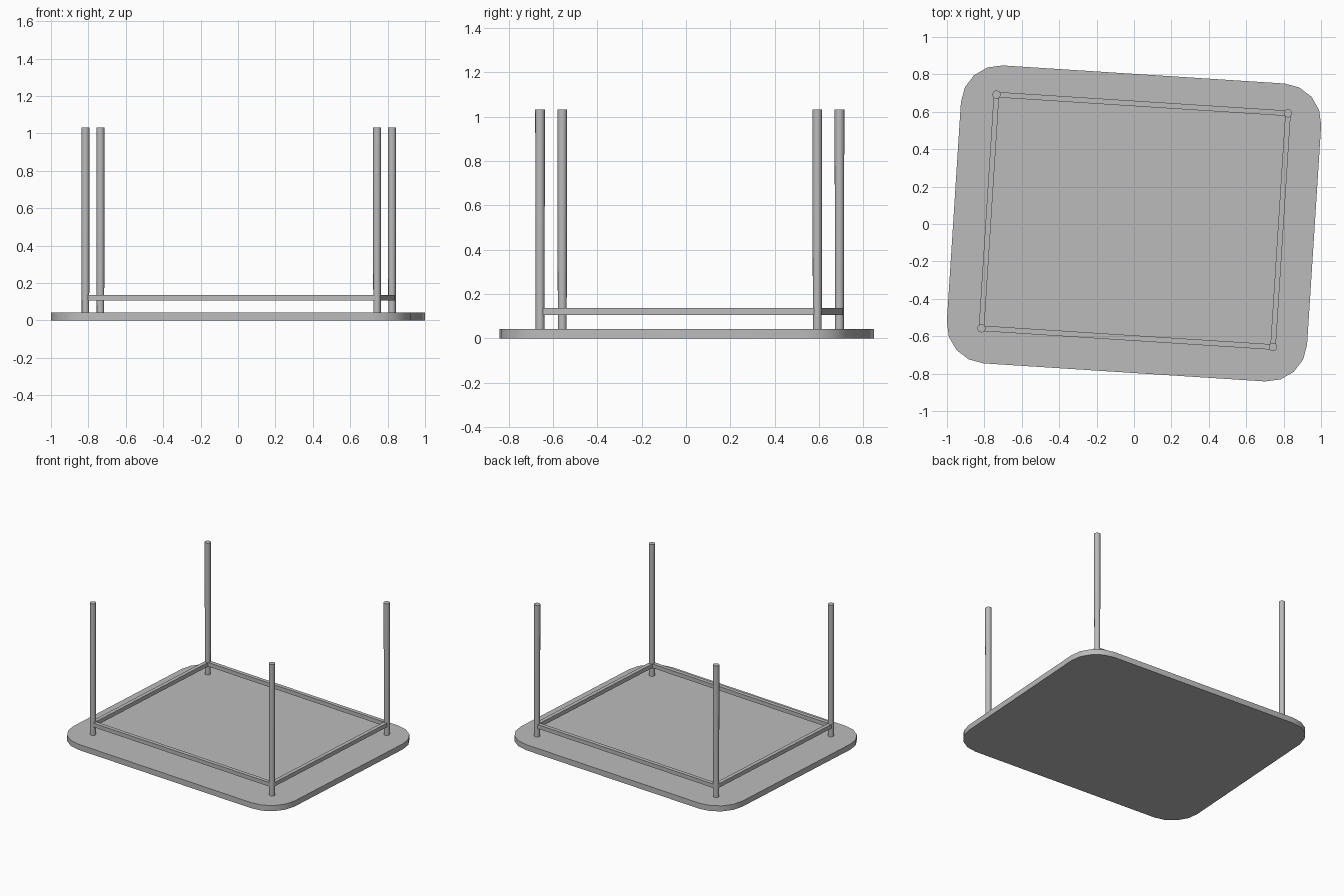
import bpy, bmesh, math
from mathutils import Matrix, Vector

if "Cube" in bpy.data.objects:
    bpy.data.objects.remove(bpy.data.objects["Cube"])

grey = bpy.data.materials.new("plain grey")
grey.diffuse_color = (0.5, 0.5, 0.5, 1)
grey.use_nodes = True
grey.node_tree.nodes["Principled BSDF"].inputs["Base Color"].default_value = grey.diffuse_color

TURN = Matrix.Rotation(math.radians(-3.67), 4, 'Z')   # whole table is turned slightly
HX, HY = 0.781, 0.626                                 # half spacing of the legs
LEG_CENTRE = Vector((0.004, 0.017, 0))


def finish(bm, name, offset=Vector((0, 0, 0)), smooth=True):
    bmesh.ops.transform(bm, matrix=Matrix.Translation(offset) @ TURN, verts=bm.verts)
    bmesh.ops.recalc_face_normals(bm, faces=bm.faces)
    mesh = bpy.data.meshes.new(name)
    bm.to_mesh(mesh)
    bm.free()
    mesh.materials.append(grey)
    ob = bpy.data.objects.new(name, mesh)
    bpy.context.collection.objects.link(ob)
    if smooth:
        bpy.ops.object.select_all(action='DESELECT')
        ob.select_set(True)
        bpy.context.view_layer.objects.active = ob
        bpy.ops.object.shade_smooth_by_angle(angle=math.radians(35))
    return ob


# Rounded table top, lying upside down on the floor
def table_top(w, d, r, z0, z1, steps=4):
    bm = bmesh.new()
    ring = []
    for i, (sx, sy) in enumerate(((1, 1), (-1, 1), (-1, -1), (1, -1))):
        for k in range(steps + 1):
            a = math.pi / 2 * (i + k / steps)
            ring.append(bm.verts.new((sx * (w - r) + r * math.cos(a),
                                      sy * (d - r) + r * math.sin(a), z0)))
    base = bm.faces.new(ring)
    ext = bmesh.ops.extrude_face_region(bm, geom=[base], use_keep_orig=True)
    up = [v for v in ext["geom"] if isinstance(v, bmesh.types.BMVert)]
    bmesh.ops.translate(bm, verts=up, vec=(0, 0, z1 - z0))
    finish(bm, "table_top", Vector((0, 0.003, 0)))


table_top(0.965, 0.798, 0.21, 0.0, 0.042)

# Four slim legs pointing up, slightly wider at the free end
z0, z1 = 0.04, 1.032
for sx in (-1, 1):
    for sy in (-1, 1):
        bm = bmesh.new()
        bmesh.ops.create_cone(bm, cap_ends=True, segments=16, radius1=0.02, radius2=0.022,
                              depth=z1 - z0, matrix=Matrix.Translation((sx * HX, sy * HY, (z0 + z1) / 2)))
        side = ("left" if sx < 0 else "right") + ("_front" if sy < 0 else "_back")
        finish(bm, "leg_" + side, LEG_CENTRE)


# Four rails joining the legs
def rail(name, x, y, w, d):
    bm = bmesh.new()
    bmesh.ops.create_cube(bm, size=1, matrix=Matrix.Translation((x, y, 0.121))
                          @ Matrix.Diagonal((w, d, 0.03, 1)))
    finish(bm, name, LEG_CENTRE, smooth=False)


T = 0.029
for s, fb, lr in ((-1, "front", "left"), (1, "back", "right")):
    rail("rail_" + fb, 0, s * HY, 2 * HX, T)
    rail("rail_" + lr, s * HX, 0, T, 2 * HY)
